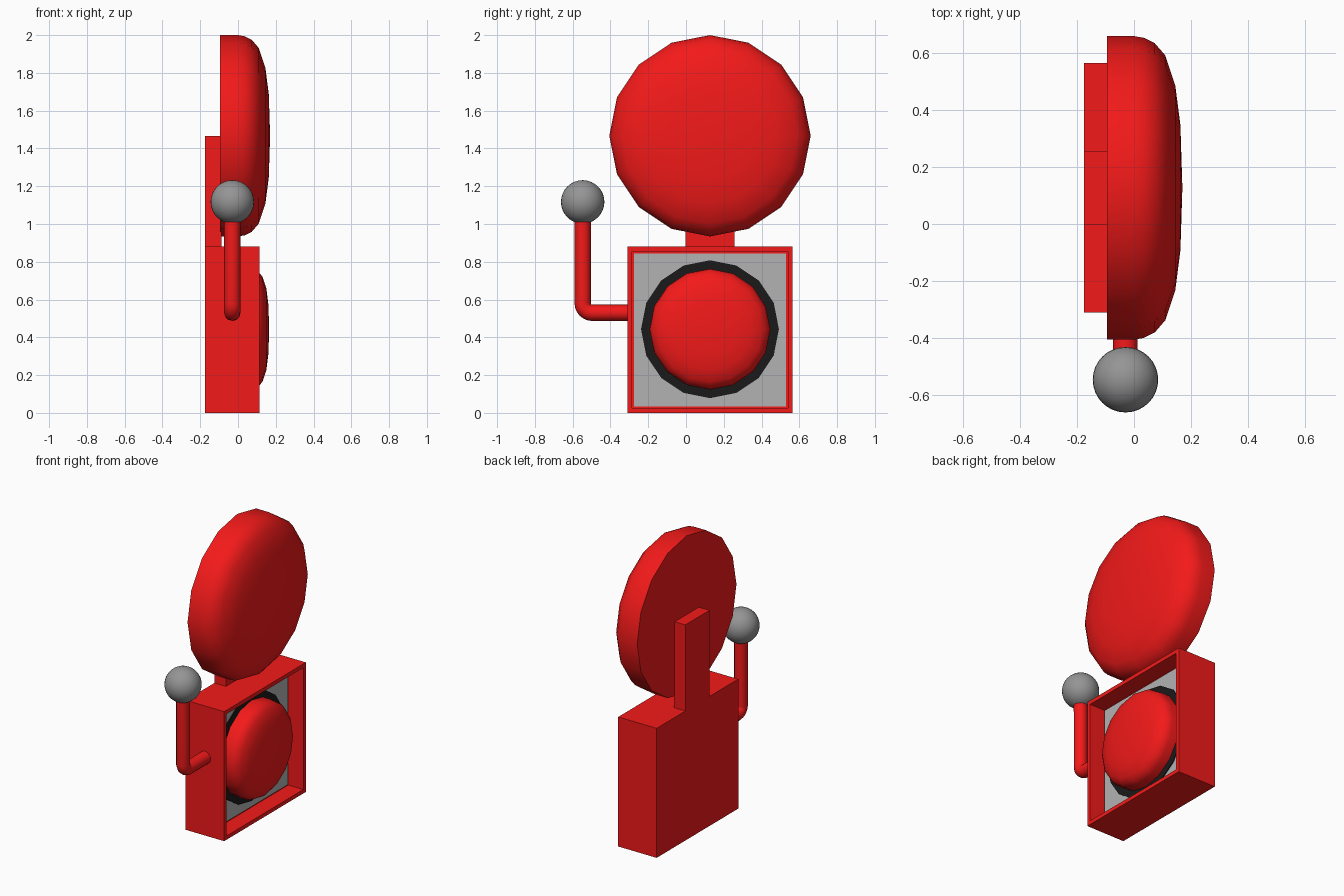
import bpy, bmesh, math
from mathutils import Matrix, Vector

if "Cube" in bpy.data.objects:
    bpy.data.objects.remove(bpy.data.objects["Cube"])

CY = 0.127  # y centre shared by bell, bracket and box


def material(name, rgb):
    m = bpy.data.materials.new(name)
    m.diffuse_color = (*rgb, 1)
    m.use_nodes = True
    m.node_tree.nodes["Principled BSDF"].inputs["Base Color"].default_value = m.diffuse_color
    return m


red = material("red", (0.9, 0.01, 0.01))
black = material("black", (0.01, 0.01, 0.01))
grey = material("light_grey", (0.45, 0.45, 0.45))
steel = material("mid_grey", (0.3, 0.3, 0.3))


def finish(name, bm, mat, smooth=False):
    bmesh.ops.recalc_face_normals(bm, faces=bm.faces)
    me = bpy.data.meshes.new(name)
    bm.to_mesh(me)
    bm.free()
    ob = bpy.data.objects.new(name, me)
    bpy.context.collection.objects.link(ob)
    me.materials.append(mat)
    if smooth:
        bpy.ops.object.select_all(action='DESELECT')
        ob.select_set(True)
        bpy.context.view_layer.objects.active = ob
        bpy.ops.object.shade_smooth_by_angle(angle=math.radians(40))
    return ob


def box_mesh(lo, hi):
    bm = bmesh.new()
    lo, hi = Vector(lo), Vector(hi)
    bmesh.ops.create_cube(bm, size=1, matrix=Matrix.Translation((lo + hi) / 2)
                          @ Matrix.Diagonal((*(hi - lo), 1)))
    return bm


def lathe(name, profile, x0, z0, scale, mat, smooth=True, sides=16):
    """Revolve (x, radius) points about an axis along x."""
    bm = bmesh.new()
    vs = [bm.verts.new((x0 + x * scale, CY, z0 + r * scale)) for x, r in profile]
    edges = [bm.edges.new(p) for p in zip(vs, vs[1:])]
    bmesh.ops.spin(bm, geom=vs + edges, cent=(0, CY, z0), axis=(1, 0, 0),
                   angle=math.tau, steps=sides)
    bmesh.ops.remove_doubles(bm, verts=bm.verts, dist=1e-4)
    return finish(name, bm, mat, smooth)


# bell and small dome share one profile
dome = [(0, 0), (0, 0.533), (0.095, 0.533), (0.13, 0.527), (0.168, 0.508),
        (0.205, 0.465), (0.24, 0.36), (0.258, 0.22), (0.265, 0)]
lathe("bell", dome, -0.095, 1.467, 1.0, red)
lathe("sounder_dome", dome, 0.006, 0.443, 0.6, red)
lathe("sounder_ring", [(0, 0), (0, 0.365), (0.008, 0.365), (0.008, 0)],
      0.004, 0.443, 1.0, black, smooth=False)

# housing with recessed front
bm = box_mesh((-0.175, -0.311, 0), (0.114, 0.565, 0.88))
front = max(bm.faces, key=lambda f: f.calc_center_median().x)
bmesh.ops.inset_individual(bm, faces=[front], thickness=0.037)
inner = bmesh.ops.extrude_discrete_faces(bm, faces=[front])["faces"][0]
bmesh.ops.translate(bm, verts=inner.verts, vec=(-0.114, 0, 0))
finish("housing", bm, red)

# grey plate in the recess
finish("face_plate", box_mesh((-0.003, -0.276, 0.035), (0.006, 0.53, 0.845)), grey)

# bracket holding the bell
finish("bell_bracket", box_mesh((-0.175, CY - 0.13, 0.87), (-0.088, CY + 0.13, 1.465)), red)

# bent striker arm
AX, AY, AZ, BEND = -0.03, -0.547, 0.53, 0.05
path = [(AX, -0.30, AZ)]
for i in range(7):
    a = math.radians(270 - 15 * i)
    path.append((AX, AY + BEND + BEND * math.cos(a), AZ + BEND + BEND * math.sin(a)))
path.append((AX, AY, 1.10))
cu = bpy.data.curves.new("striker_arm", 'CURVE')
cu.dimensions = '3D'
cu.bevel_depth = 0.043
cu.bevel_resolution = 4
cu.use_fill_caps = True
sp = cu.splines.new('POLY')
sp.points.add(len(path) - 1)
for p, co in zip(sp.points, path):
    p.co = (*co, 1)
cu.materials.append(red)
arm = bpy.data.objects.new("striker_arm", cu)
bpy.context.collection.objects.link(arm)
bpy.ops.object.select_all(action='DESELECT')
arm.select_set(True)
bpy.context.view_layer.objects.active = arm
bpy.ops.object.convert(target='MESH')
bpy.ops.object.shade_smooth_by_angle(angle=math.radians(40))

# striker ball
bm = bmesh.new()
bmesh.ops.create_uvsphere(bm, u_segments=32, v_segments=16, radius=0.115,
                          matrix=Matrix.Translation((AX, AY, 1.117)))
finish("striker_ball", bm, steel, True)
